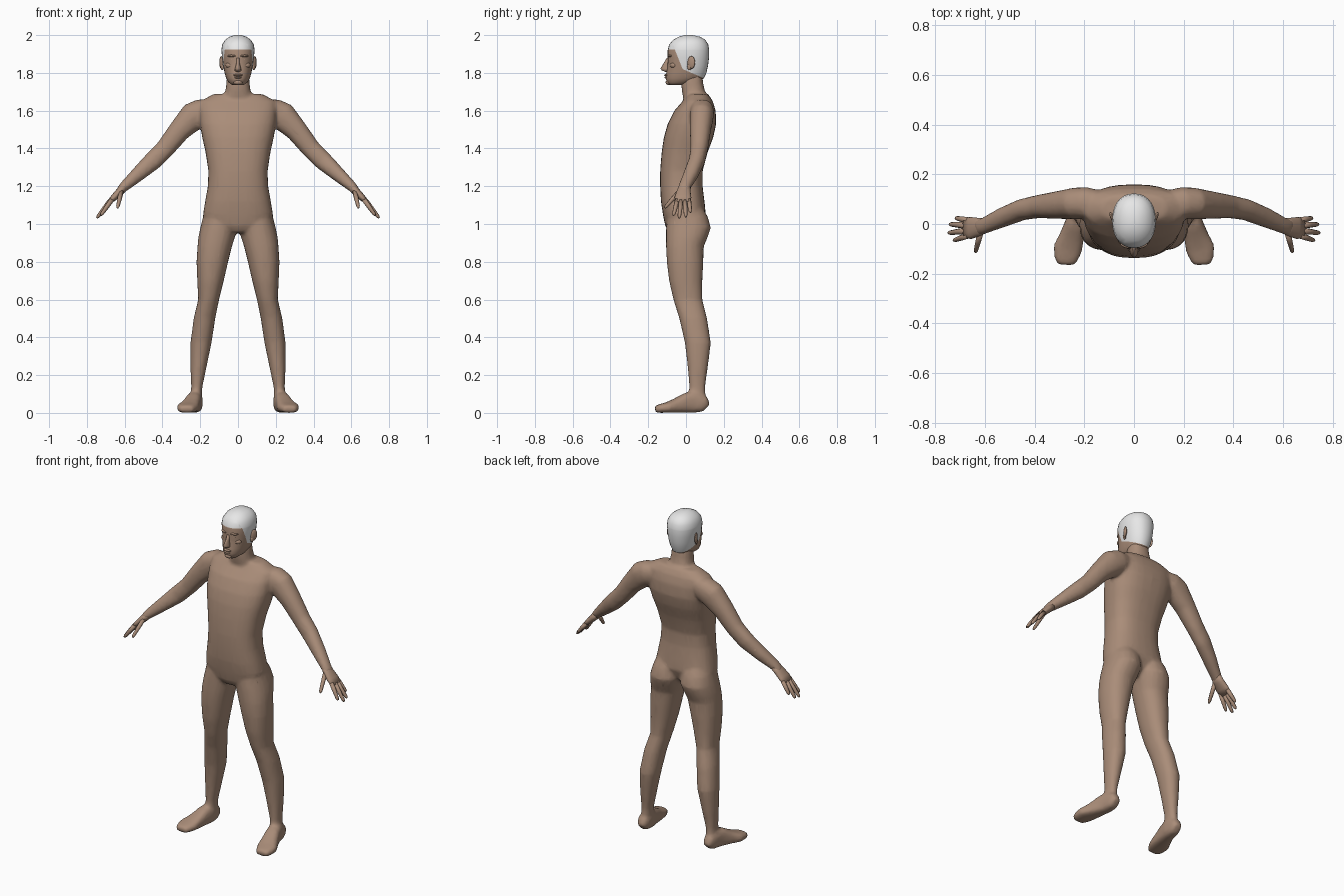
import bpy, bmesh, math
from mathutils import Vector, Matrix


def material(name, rgb):
    m = bpy.data.materials.new(name)
    m.diffuse_color = (*rgb, 1)
    return m


SKIN = material("skin", (0.40, 0.265, 0.19))
HAIR = material("pale_hair", (0.80, 0.80, 0.80))


def bridge(bm, rings):
    """Skin a list of point rings into a closed tube."""
    loops = [[bm.verts.new(p) for p in r] for r in rings]
    n = len(loops[0])
    for a, b in zip(loops, loops[1:]):
        for i in range(n):
            j = (i + 1) % n
            bm.faces.new((a[i], a[j], b[j], b[i]))
    bm.faces.new(loops[0][::-1])
    bm.faces.new(loops[-1])


def ring(c, u, v, n, p):
    """Superellipse ring around c with half axes u and v."""
    pts = []
    for i in range(n):
        a = 2 * math.pi * i / n
        cs, sn = math.cos(a), math.sin(a)
        pts.append(c + u * math.copysign(abs(cs) ** (2 / p), cs)
                   + v * math.copysign(abs(sn) ** (2 / p), sn))
    return pts


def stack(bm, rows, side=1, n=20, p=2.3):
    """Horizontal sections: (z, x0, x1, y_front, y_back)."""
    bridge(bm, [ring(Vector((side * (x0 + x1) / 2, (y0 + y1) / 2, z)),
                     Vector(((x1 - x0) / 2, 0, 0)), Vector((0, (y1 - y0) / 2, 0)), n, p)
                for z, x0, x1, y0, y1 in rows])


def limb(bm, rows, side, ref, n=16, p=2.2):
    """Sections square to a path: (x, y, z, half_u, half_v)."""
    pts = [Vector(r[:3]) for r in rows]
    rings = []
    for i, r in enumerate(rows):
        t = (pts[min(i + 1, len(pts) - 1)] - pts[max(i - 1, 0)]).normalized()
        u = Vector(ref).cross(t).normalized()
        v = t.cross(u)
        rings.append([Vector((side * q.x, q.y, q.z))
                      for q in ring(pts[i], u * r[3], v * r[4], n, p)])
    bridge(bm, rings)


def ball(bm, loc, size, turn=0):
    m = Matrix.Translation(loc) @ Matrix.Rotation(turn, 4, 'Z') @ Matrix.Diagonal((*size, 1))
    bmesh.ops.create_uvsphere(bm, u_segments=12, v_segments=8, radius=1, matrix=m)


def finish(bm, name, mats):
    bmesh.ops.recalc_face_normals(bm, faces=bm.faces)
    for f in bm.faces:
        f.smooth = True
    me = bpy.data.meshes.new(name)
    bm.to_mesh(me)
    bm.free()
    for m in mats:
        me.materials.append(m)
    ob = bpy.data.objects.new(name, me)
    bpy.context.collection.objects.link(ob)
    return ob


# Torso
body = bmesh.new()
torso = [(0.955, .05, -.09, .04), (0.99, .15, -.11, .08), (1.05, .186, -.122, .105),
         (1.12, .174, -.133, .098), (1.20, .160, -.137, .088), (1.28, .157, -.137, .088),
         (1.38, .172, -.129, .115), (1.46, .190, -.117, .145), (1.53, .202, -.097, .160),
         (1.60, .205, -.062, .157), (1.65, .200, -.018, .142), (1.688, .13, .01, .118)]
stack(body, [(z, -w, w, f, b) for z, w, f, b in torso], n=28, p=2.5)
# Neck
stack(body, [(1.62, -.09, .09, 0, .12), (1.67, -.082, .082, -.015, .112),
             (1.70, -.068, .068, -.022, .102), (1.74, -.062, .062, -.025, .092),
             (1.80, -.058, .058, -.02, .085)])

leg = [(1.10, .03, .155, -.09, .08), (1.04, .004, .185, -.10, .115), (0.98, .002, .20, -.106, .132),
       (0.93, .016, .210, -.106, .115), (0.88, .032, .215, -.106, .094), (0.80, .052, .220, -.102, .092),
       (0.70, .075, .216, -.09, .087), (0.60, .10, .211, -.067, .087), (0.50, .12, .235, -.036, .112),
       (0.37, .14, .252, -.006, .132), (0.25, .165, .252, .008, .117), (0.14, .188, .248, .017, .102),
       (0.06, .193, .252, .012, .102)]
foot = [(.222, .110, .028, .022, .026), (.224, .092, .045, .035, .045), (.226, .045, .058, .040, .058),
        (.236, .0, .053, .043, .053), (.250, -.05, .039, .050, .039), (.267, -.10, .028, .059, .028),
        (.273, -.14, .023, .049, .023), (.274, -.164, .018, .034, .018)]
arm = [(.14, .08, 1.61, .05, .055), (.19, .085, 1.595, .07, .064), (.235, .083, 1.572, .076, .064),
       (.31, .076, 1.495, .059, .056), (.385, .07, 1.40, .051, .047), (.45, .058, 1.335, .050, .043),
       (.53, .026, 1.263, .039, .040), (.605, -.008, 1.196, .027, .033), (.63, -.014, 1.17, .020, .034)]
for s in (1, -1):
    stack(body, leg, s, p=2.2)
    limb(body, foot, s, (0, 0, 1), p=2.8)
    limb(body, arm, s, (0, 1, 0))

# Fuse torso, neck and limbs into one soft skin
ob = finish(body, "body", [SKIN])
mod = ob.modifiers.new("fuse", 'REMESH')
mod.mode = 'VOXEL'
mod.voxel_size = 0.01
mod.use_smooth_shade = True
mod = ob.modifiers.new("soften", 'SMOOTH')
mod.factor = 0.5
mod.iterations = 6
mod = ob.modifiers.new("reduce", 'DECIMATE')
mod.ratio = 0.3

# Hands: palm, four fingers, thumb
fingers = [((.668, .014, 1.128), (.718, .024, 1.062)), ((.678, -.006, 1.122), (.742, -.001, 1.038)),
           ((.678, -.027, 1.122), (.747, -.036, 1.032)), ((.668, -.046, 1.128), (.726, -.066, 1.046)),
           ((.618, -.035, 1.172), (.638, -.113, 1.085))]
for s, side_name in ((1, "left"), (-1, "right")):
    hand = bmesh.new()
    limb(hand, [(.59, -.003, 1.208, .023, .029), (.625, -.012, 1.172, .021, .037),
                (.655, -.016, 1.142, .018, .044), (.682, -.016, 1.115, .012, .042)], s, (0, 1, 0))
    for a, b in fingers:
        a, b = Vector(a), Vector(b)
        rows = [(*a.lerp(b, t), r, r) for t, r in ((0, .013), (.5, .0115), (.9, .009), (1, .005))]
        limb(hand, rows, s, (0, 1, 0), n=8, p=2)
    finish(hand, side_name + "_hand", [SKIN])

# Head
head = bmesh.new()
skull = [(1.735, .030, -.088, -.02), (1.750, .050, -.101, .05), (1.772, .063, -.108, .095),
         (1.80, .071, -.104, .108), (1.84, .079, -.098, .117), (1.88, .084, -.097, .122),
         (1.92, .088, -.097, .123), (1.95, .084, -.089, .118), (1.975, .068, -.068, .102),
         (1.991, .045, -.038, .075), (2.0, .018, -.008, .035)]
stack(head, [(z, -w, w, f, b) for z, w, f, b in skull], n=28, p=2.2)
# Hairline: forehead, temple and nape cuts
cuts = [((0, 0, 1.925), (0, 0, 1)), ((0, -.018, 1.82), (0, .93, .37)), ((0, -.018, 1.82), (0, .39, .92))]
for co, no in cuts:
    bmesh.ops.bisect_plane(head, geom=head.verts[:] + head.edges[:] + head.faces[:],
                           plane_co=co, plane_no=no)
for f in head.faces:
    c = f.calc_center_median()
    brow, temple, nape = [(c - Vector(co)).dot(Vector(no)) > 0 for co, no in cuts]
    f.material_index = int(brow or (temple and nape))
finish(head, "head_and_hair", [SKIN, HAIR])

# Nose, lips, chin, brows, eyelids
face = bmesh.new()
stack(face, [(z, -w, w, f, -.08) for z, w, f in
             ((1.806, .010, -.110), (1.813, .018, -.129), (1.824, .016, -.135),
              (1.85, .009, -.119), (1.88, .008, -.101))], n=12, p=2)
ball(face, (0, -.102, 1.788), (.024, .014, .007))
ball(face, (0, -.100, 1.776), (.021, .014, .007))
ball(face, (0, -.092, 1.750), (.024, .016, .014))
for s in (1, -1):
    ball(face, (s * .032, -.084, 1.890), (.025, .013, .007), s * .3)
    ball(face, (s * .031, -.081, 1.870), (.015, .010, .007), s * .3)
    ball(face, (s * .045, -.066, 1.840), (.022, .018, .016), s * .5)
finish(face, "face_features", [SKIN])

# Ears
for s, side_name in ((1, "left"), (-1, "right")):
    ear = bmesh.new()
    ball(ear, (s * .088, .028, 1.855), (.008, .022, .034), -s * .4)
    ball(ear, (s * .083, .018, 1.832), (.008, .012, .018), -s * .3)
    finish(ear, side_name + "_ear", [SKIN])
